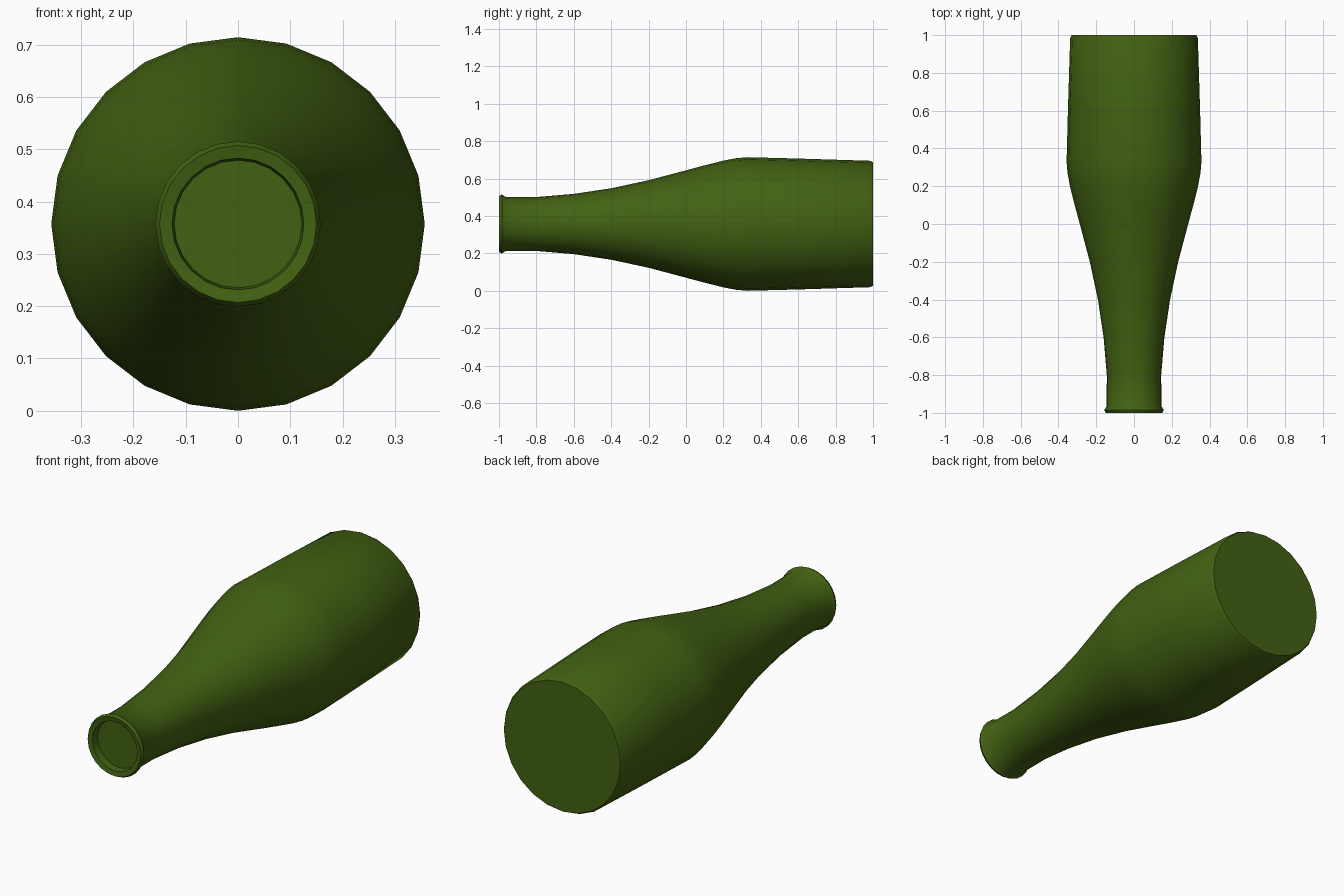
import bpy, bmesh, math

if "Cube" in bpy.data.objects:
    bpy.data.objects.remove(bpy.data.objects["Cube"])

SIDES = 24
AXIS_Z = 0.357

# (y, radius) from the recessed mouth, over the lip, along the body to the base
PROFILE = [
    (-0.96, 0.122), (-0.995, 0.126), (-1.0, 0.150), (-0.985, 0.158),
    (-0.965, 0.145), (-0.80, 0.144), (-0.60, 0.161), (-0.40, 0.191),
    (-0.20, 0.234), (0.0, 0.287), (0.10, 0.314), (0.20, 0.339),
    (0.27, 0.352), (0.33, 0.357), (0.60, 0.350), (0.985, 0.338), (1.0, 0.330),
]

# Lathe the bottle around the y axis
bm = bmesh.new()
rings = []
for y, r in PROFILE:
    ring = []
    for i in range(SIDES):
        a = 2 * math.pi * i / SIDES
        ring.append(bm.verts.new((r * math.cos(a), y, AXIS_Z + r * math.sin(a))))
    rings.append(ring)
for a, b in zip(rings, rings[1:]):
    for i in range(SIDES):
        j = (i + 1) % SIDES
        bm.faces.new((a[i], a[j], b[j], b[i]))

# Closed mouth and flat base
bm.faces.new(rings[0])
bm.faces.new(rings[-1])
bmesh.ops.recalc_face_normals(bm, faces=bm.faces)

mesh = bpy.data.meshes.new("bottle")
bm.to_mesh(mesh)
bm.free()
bottle = bpy.data.objects.new("bottle", mesh)
bpy.context.collection.objects.link(bottle)

# Dark green glass
glass = bpy.data.materials.new("green_glass")
glass.diffuse_color = (0.055, 0.12, 0.006, 1)
glass.use_nodes = True
glass.node_tree.nodes["Principled BSDF"].inputs["Base Color"].default_value = glass.diffuse_color
mesh.materials.append(glass)

bpy.context.view_layer.objects.active = bottle
bottle.select_set(True)
bpy.ops.object.shade_smooth_by_angle(angle=math.radians(35))
